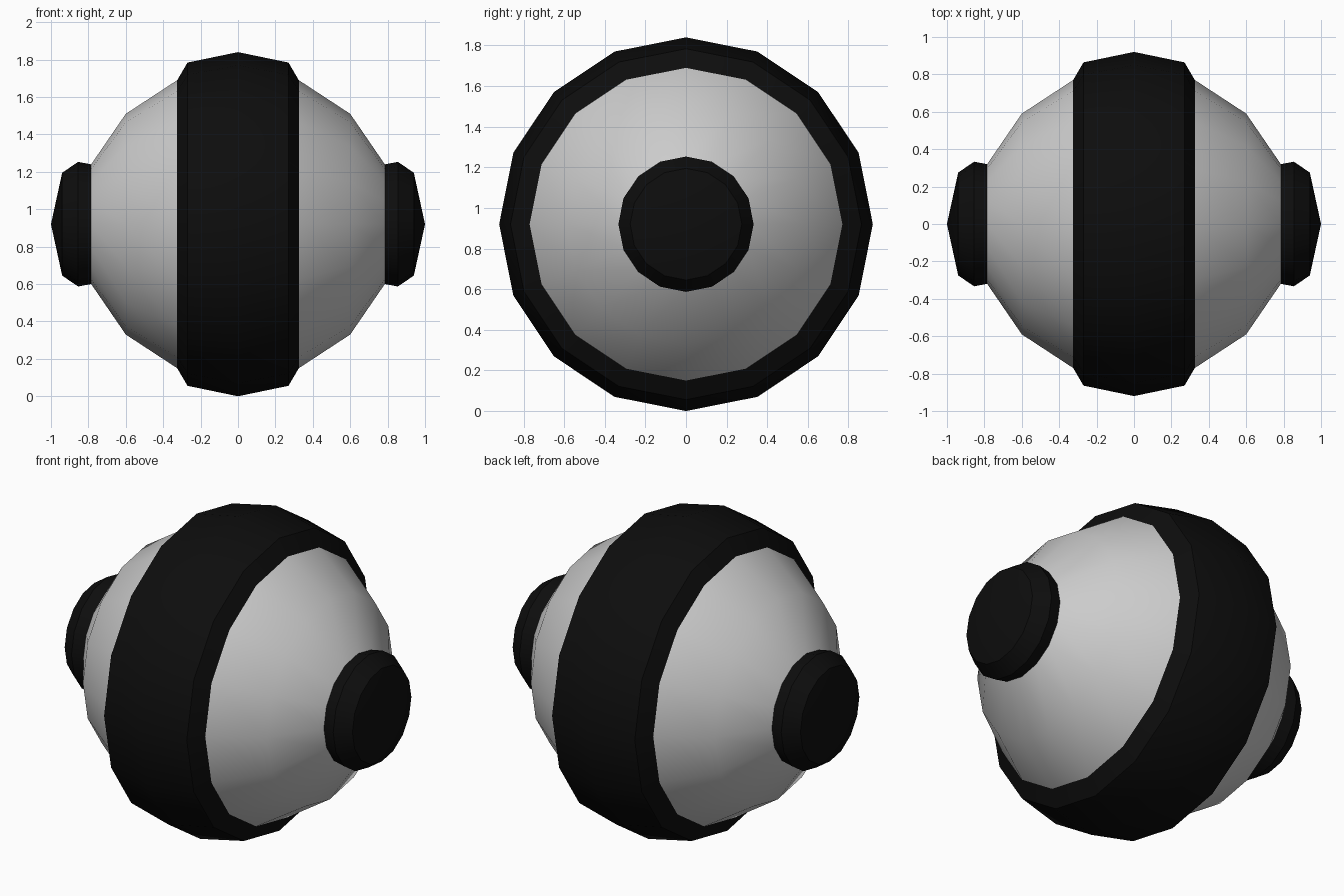
import bpy, bmesh
from math import sin, cos, pi, radians

if "Cube" in bpy.data.objects:
    bpy.data.objects.remove(bpy.data.objects["Cube"])

SIDES = 16
CENTRE_Z = 0.92

black = bpy.data.materials.new("black")
black.diffuse_color = (0.004, 0.004, 0.004, 1)
black.use_nodes = True
black.node_tree.nodes["Principled BSDF"].inputs["Base Color"].default_value = black.diffuse_color


def lathe(name, profile, material=None):
    """Spin (x, radius) points, ordered by rising x, around the x axis."""
    bm = bmesh.new()
    rings = []
    for x, r in profile:
        if r == 0:
            rings.append([bm.verts.new((x, 0, 0))] * SIDES)
        else:
            rings.append([bm.verts.new((x, r * cos(2 * pi * j / SIDES), r * sin(2 * pi * j / SIDES)))
                          for j in range(SIDES)])
    for a, b in zip(rings, rings[1:]):
        for j in range(SIDES):
            k = (j + 1) % SIDES
            corners = [a[j], a[k], b[k], b[j]]
            bm.faces.new(list(dict.fromkeys(corners)))  # drops the doubled pole
    mesh = bpy.data.meshes.new(name)
    bm.to_mesh(mesh)
    bm.free()
    obj = bpy.data.objects.new(name, mesh)
    bpy.context.collection.objects.link(obj)
    obj.location.z = CENTRE_Z
    if material:
        mesh.materials.append(material)
    bpy.ops.object.select_all(action='DESELECT')
    obj.select_set(True)
    bpy.context.view_layer.objects.active = obj
    bpy.ops.object.shade_smooth_by_angle(angle=radians(35))


# Raised centre band
lathe("centre_band", [(-0.325, 0.77), (-0.27, 0.864), (0, 0.92), (0.27, 0.864), (0.325, 0.77)], black)

# Grey side shells and black end caps, mirrored left and right
shell = [(0.325, 0.77), (0.6, 0.59), (0.785, 0.32)]
cap = [(0.785, 0.32), (0.855, 0.333), (0.94, 0.275), (1.0, 0)]
for label, s in (("right", 1), ("left", -1)):
    lathe(f"{label}_shell", sorted((s * x, r) for x, r in shell))
    lathe(f"{label}_end_cap", sorted((s * x, r) for x, r in cap), black)
